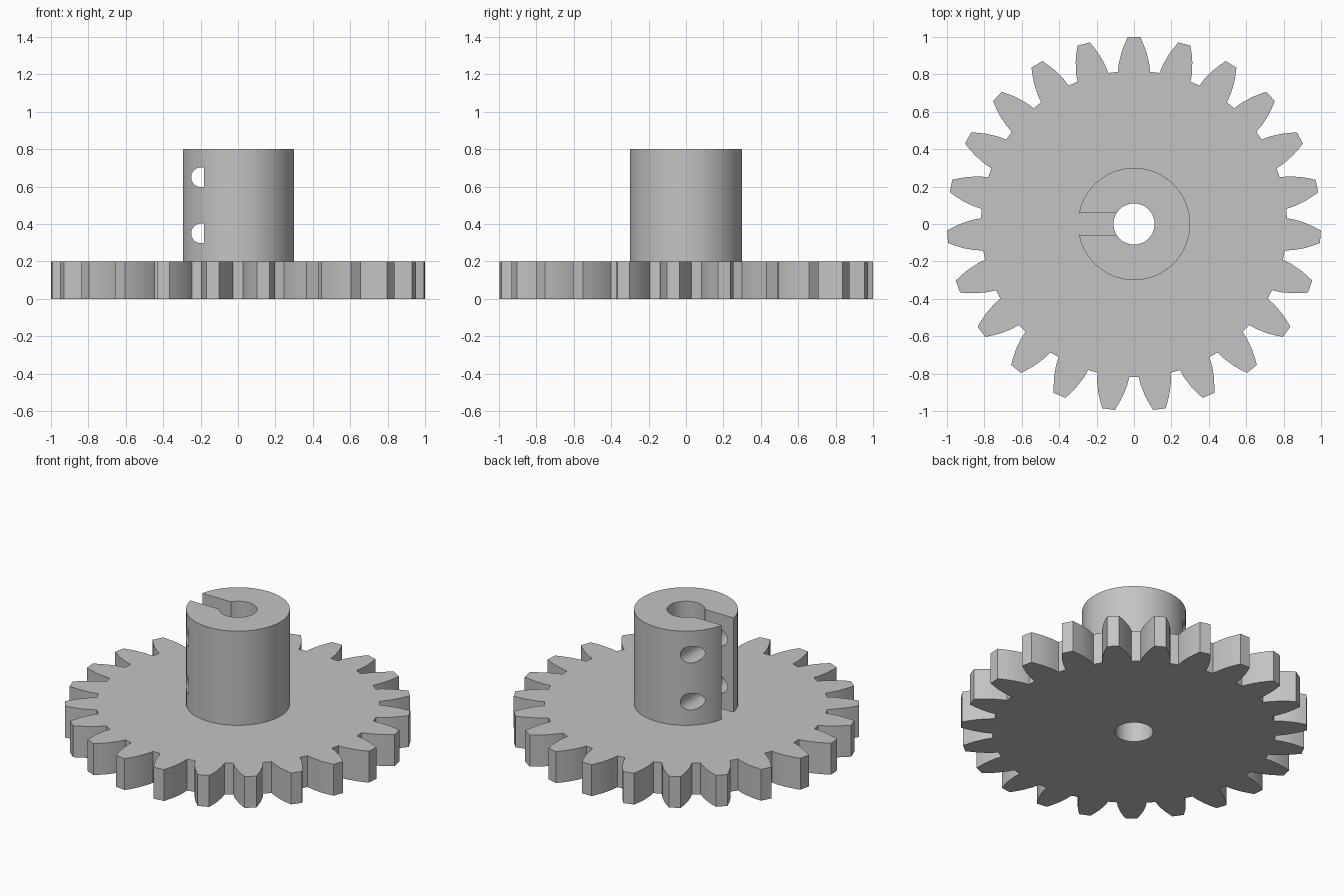
import bpy, bmesh
from math import sin, cos, asin, pi, tau, radians

cube = bpy.data.objects.get("Cube")
if cube:
    bpy.data.objects.remove(cube, do_unlink=True)

TEETH = 23
GEAR_H, HUB_TOP = 0.2, 0.8
HUB_R, BORE_R, SLOT = 0.3, 0.11, 0.06

grey = bpy.data.materials.new("plain_grey")
grey.use_nodes = True
colour = (0.55, 0.55, 0.55, 1)
grey.diffuse_color = colour
grey.node_tree.nodes["Principled BSDF"].inputs["Base Color"].default_value = colour


def extrude(name, outline, z0, z1):
    """Solid prism from a counter-clockwise outline."""
    bm = bmesh.new()
    face = bm.faces.new([bm.verts.new((x, y, z0)) for x, y in outline])
    new = bmesh.ops.extrude_face_region(bm, geom=[face])["geom"]
    top = [v for v in new if isinstance(v, bmesh.types.BMVert)]
    bmesh.ops.translate(bm, verts=top, vec=(0, 0, z1 - z0))
    bmesh.ops.recalc_face_normals(bm, faces=bm.faces)
    mesh = bpy.data.meshes.new(name)
    bm.to_mesh(mesh)
    bm.free()
    mesh.materials.append(grey)
    obj = bpy.data.objects.new(name, mesh)
    bpy.context.collection.objects.link(obj)
    return obj


def arc(radius, start, end, steps):
    return [(radius * cos(start + (end - start) * i / steps),
             radius * sin(start + (end - start) * i / steps)) for i in range(steps + 1)]


def activate(obj):
    bpy.ops.object.select_all(action="DESELECT")
    obj.select_set(True)
    bpy.context.view_layer.objects.active = obj


def cut(obj, cutter):
    """Subtract the cutter, then discard it."""
    cutter.hide_render = True
    mod = obj.modifiers.new("cut", "BOOLEAN")
    mod.operation, mod.solver, mod.object = "DIFFERENCE", "EXACT", cutter
    activate(obj)
    bpy.ops.object.modifier_apply(modifier=mod.name)
    bpy.data.objects.remove(cutter, do_unlink=True)


# Gear wheel: one curved tooth flank, mirrored and repeated around the rim
flank = [(0.086, 0.814), (0.081, 0.86), (0.066, 0.92), (0.051, 0.96), (0.034, 0.999)]
tooth = flank + [(-x, y) for x, y in reversed(flank)]
rim = []
for i in range(TEETH):
    a = tau * i / TEETH
    rim += [(x * cos(a) - y * sin(a), x * sin(a) + y * cos(a)) for x, y in tooth]
gear = extrude("gear_wheel", rim, 0, GEAR_H)
cut(gear, extrude("bore_cutter", arc(BORE_R, 0, tau, 64)[:-1], -0.1, 0.3))

# Hub: split collar whose slot opens toward -x
outer, inner = pi - asin(SLOT / HUB_R), pi - asin(SLOT / BORE_R)
collar = arc(HUB_R, -outer, outer, 72) + arc(BORE_R, inner, -inner, 56)
hub = extrude("split_hub", collar, GEAR_H, HUB_TOP)

# Two clamp screw holes across the slot, stopping short of the front surface
for z in (0.35, 0.65):
    drill = extrude("drill_cutter", arc(0.053, 0, tau, 40)[:-1], -0.5, 0.238)
    drill.rotation_euler.x = radians(90)
    drill.location = (-0.197, 0, z)
    bpy.context.view_layer.update()
    cut(hub, drill)

for obj in (gear, hub):
    activate(obj)
    bpy.ops.object.shade_smooth_by_angle(angle=radians(20))
